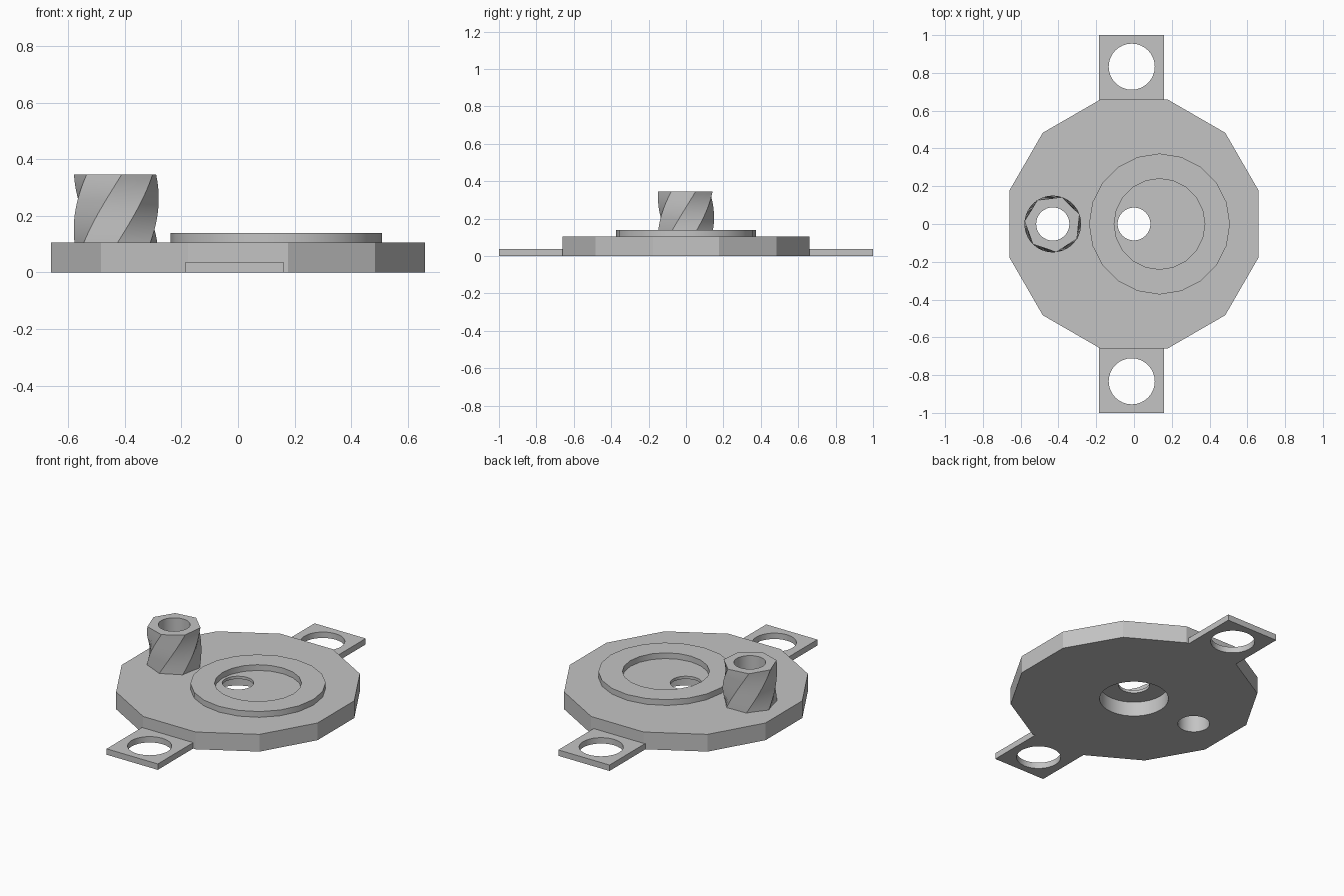
import bpy, bmesh
from math import sin, cos, pi, radians

cube = bpy.data.objects.get("Cube")
if cube:
    bpy.data.objects.remove(cube)

grey = bpy.data.materials.new("plain grey")
grey.use_nodes = True
COLOUR = (0.55, 0.55, 0.55, 1)
grey.diffuse_color = COLOUR
grey.node_tree.nodes["Principled BSDF"].inputs["Base Color"].default_value = COLOUR


def make_object(name, bm):
    bmesh.ops.recalc_face_normals(bm, faces=bm.faces)
    mesh = bpy.data.meshes.new(name)
    bm.to_mesh(mesh)
    bm.free()
    mesh.materials.append(grey)
    obj = bpy.data.objects.new(name, mesh)
    bpy.context.collection.objects.link(obj)
    return obj


def prism(name, sides, radius, z0, z1, x=0, y=0, start=0, twist=0, slices=1):
    """Upright prism; start is the angle at the bottom, twist is added towards the top."""
    bm = bmesh.new()
    loops = []
    for s in range(slices + 1):
        t = s / slices
        turn = radians(start + twist * t)
        loops.append([bm.verts.new((x + radius * cos(turn + 2 * pi * k / sides),
                                    y + radius * sin(turn + 2 * pi * k / sides),
                                    z0 + (z1 - z0) * t)) for k in range(sides)])
    for low, high in zip(loops, loops[1:]):
        for k in range(sides):
            n = (k + 1) % sides
            bm.faces.new((low[k], low[n], high[n], high[k]))
    bm.faces.new(loops[0])
    bm.faces.new(loops[-1])
    return make_object(name, bm)


def box(name, x0, x1, y0, y1, z0, z1):
    bm = bmesh.new()
    bmesh.ops.create_cube(bm, size=1)
    for v in bm.verts:
        v.co = (x1 if v.co.x > 0 else x0, y1 if v.co.y > 0 else y0, z1 if v.co.z > 0 else z0)
    return make_object(name, bm)


def drill(obj, radius, z0, z1, x=0, y=0, sides=32):
    """Cut a round hole and discard the cutter."""
    cutter = prism("hole_cutter", sides, radius, z0, z1, x, y)
    cutter.hide_render = True
    mod = obj.modifiers.new("hole", 'BOOLEAN')
    mod.operation = 'DIFFERENCE'
    mod.solver = 'EXACT'
    mod.object = cutter
    bpy.ops.object.select_all(action='DESELECT')
    bpy.context.view_layer.objects.active = obj
    obj.select_set(True)
    bpy.ops.object.modifier_apply(modifier=mod.name)
    bpy.data.objects.remove(cutter)


def smooth(obj):
    bpy.ops.object.select_all(action='DESELECT')
    bpy.context.view_layer.objects.active = obj
    obj.select_set(True)
    bpy.ops.object.shade_smooth_by_angle(angle=radians(25))


BODY_TOP = 0.105
GEAR_X = -0.43

# Twelve-sided base plate: centre hole, wider counterbore below, gear bore
base = prism("base_plate", 12, 0.683, 0, BODY_TOP, start=15)
drill(base, 0.19, -0.1, 0.088)
drill(base, 0.087, 0.05, 0.2)
drill(base, 0.088, -0.1, 0.2, GEAR_X)

# Raised rim, offset to one side
rim = prism("raised_rim", 20, 0.373, BODY_TOP - 0.005, 0.14, 0.135)
drill(rim, 0.24, 0, 0.3, 0.135, sides=20)

# Twisted seven-sided gear
gear = prism("twisted_gear", 7, 0.15, BODY_TOP - 0.005, 0.345, GEAR_X,
             start=-38, twist=58, slices=16)
drill(gear, 0.088, 0, 0.5, GEAR_X)

# Mounting tabs at the front and back
tabs = []
for side, word in ((-1, "front"), (1, "back")):
    near, far = sorted((side * 0.65, side))
    tab = box(word + "_tab", -0.185, 0.16, near, far, 0, 0.036)
    drill(tab, 0.122, -0.1, 0.1, -0.012, side * 0.833)
    tabs.append(tab)

for part in [base, rim, gear] + tabs:
    smooth(part)
